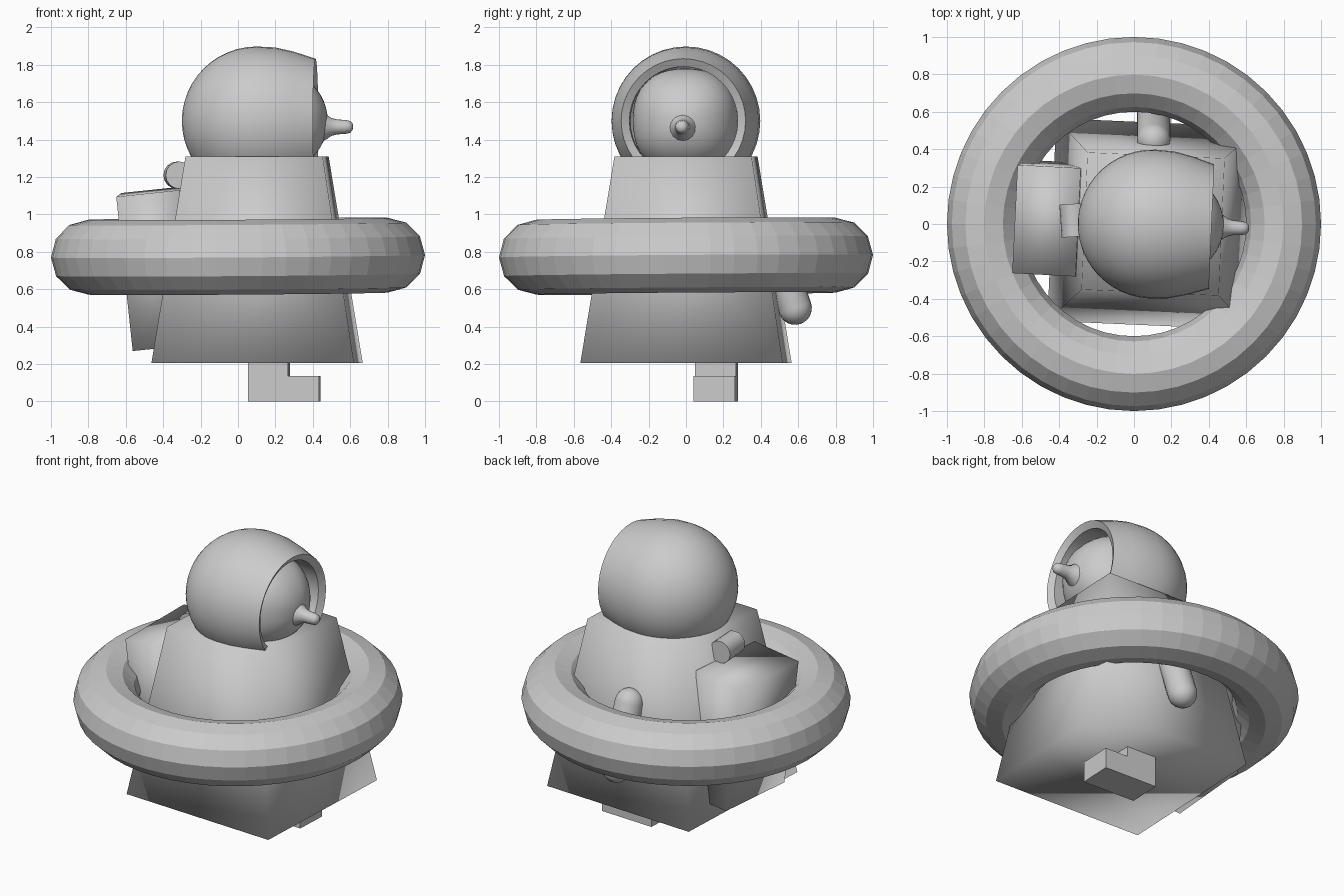
import bpy, bmesh, math
from mathutils import Matrix, Vector

if "Cube" in bpy.data.objects:
    bpy.data.objects.remove(bpy.data.objects["Cube"])

TURN = Matrix.Rotation(math.radians(-2.5), 4, 'Z')


def finish(name, bm, matrix=Matrix(), smooth=True):
    bmesh.ops.recalc_face_normals(bm, faces=bm.faces)
    for f in bm.faces:
        f.smooth = smooth
    me = bpy.data.meshes.new(name)
    bm.to_mesh(me)
    bm.free()
    ob = bpy.data.objects.new(name, me)
    bpy.context.collection.objects.link(ob)
    ob.matrix_world = matrix
    return ob


def sharpen(ob, angle=35):
    bpy.ops.object.select_all(action='DESELECT')
    ob.select_set(True)
    bpy.context.view_layer.objects.active = ob
    bpy.ops.object.shade_smooth_by_angle(angle=math.radians(angle))


def lathe(name, profile, matrix, segs=40, power=2.0):
    """Revolve (x, radius) points round x; power > 2 squares the section."""
    bm = bmesh.new()
    rings = []
    for x, r in profile:
        if r < 1e-5:
            rings.append([bm.verts.new((x, 0, 0))] * segs)
            continue
        ring = []
        for i in range(segs):
            a = 2 * math.pi * i / segs
            c, s = math.cos(a), math.sin(a)
            k = r / (abs(c) ** power + abs(s) ** power) ** (1 / power)
            ring.append(bm.verts.new((x, c * k, s * k)))
        rings.append(ring)
    for a, b in zip(rings, rings[1:]):
        for i in range(segs):
            j = (i + 1) % segs
            vs = list(dict.fromkeys((a[i], a[j], b[j], b[i])))
            bm.faces.new(vs)
    return finish(name, bm, matrix)


def arc(x0, rx, r, a0, a1, n):
    """Quarter-style elliptical profile points, angle measured from +x."""
    pts = []
    for i in range(n + 1):
        a = math.radians(a0 + (a1 - a0) * i / n)
        pts.append((x0 + rx * math.cos(a), abs(r * math.sin(a))))
    return pts


# swim ring: faceted torus
bm = bmesh.new()
N, M = 48, 12
rings = []
for i in range(N):
    a = 2 * math.pi * i / N
    ring = []
    for j in range(M):
        b = 2 * math.pi * j / M
        r = 0.8 + 0.2 * math.cos(b)
        ring.append(bm.verts.new((r * math.cos(a), r * math.sin(a), 0.2 * math.sin(b))))
    rings.append(ring)
for i in range(N):
    p, q = rings[i], rings[(i + 1) % N]
    for j in range(M):
        k = (j + 1) % M
        bm.faces.new((p[j], q[j], q[k], p[k]))
tilt = Matrix.Rotation(math.radians(0.4), 4, 'X') @ Matrix.Rotation(math.radians(-0.4), 4, 'Y')
finish("swim_ring", bm, Matrix.Translation((0, 0, 0.777)) @ tilt, smooth=False)

# coat body: tapered box, soft shaded
bm = bmesh.new()
bmesh.ops.create_cube(bm, size=2)
for v in bm.verts:
    half = 0.542 if v.co.z < 0 else 0.367
    v.co = Vector((v.co.x * half, v.co.y * half, 0.205 if v.co.z < 0 else 1.31))
finish("coat_body", bm, Matrix.Translation((0.102, 0, 0)) @ TURN)

# hood with thick open rim
hood = arc(0.1, 0.4, 0.398, 180, 90, 12)
hood += [(0.2, 0.393), (0.3, 0.37), (0.415, 0.333), (0.39, 0.29), (0.25, 0.29)]
head_at = Matrix.Translation((0, 0.004, 1.5)) @ TURN
sharpen(lathe("hood", hood, head_at))

# face and nose
lathe("face", arc(0.19, 0.29, 0.28, 180, 0, 24), head_at, power=2.35)
nose = [(0.43, 0.09), (0.475, 0.065), (0.5, 0.048), (0.53, 0.04), (0.575, 0.037),
        (0.6, 0.032), (0.613, 0.018), (0.616, 0)]
lathe("nose", nose, Matrix.Translation((0, 0.003, 1.468)) @ TURN, 16)

# leg and foot: L profile pushed across
bm = bmesh.new()
outline = [(0.05, 0), (0.43, 0), (0.43, 0.137), (0.265, 0.137), (0.265, 0.26), (0.05, 0.26)]
face = bm.faces.new([bm.verts.new((x, 0.06, z)) for x, z in outline])
ext = bmesh.ops.extrude_face_region(bm, geom=[face])
bmesh.ops.translate(bm, verts=[g for g in ext["geom"] if isinstance(g, bmesh.types.BMVert)],
                    vec=(0, 0.22, 0))
sharpen(finish("leg", bm, TURN))

# arm: capsule leaning into the coat
start, end = Vector((0.105, 0.45, 0.89)), Vector((0.105, 0.583, 0.5))
span = end - start
L = span.length
arm = arc(0, 0.09, 0.09, 180, 90, 6) + arc(L, 0.09, 0.09, 90, 0, 6)
turn = Vector((1, 0, 0)).rotation_difference(span).to_matrix().to_4x4()
lathe("arm", arm, Matrix.Translation(start) @ turn, 20)

# backpack: tilted box
bm = bmesh.new()
bmesh.ops.create_cube(bm, size=1, matrix=Matrix.Diagonal((0.34, 0.58, 0.83, 1)))
lean = Matrix.Rotation(math.radians(-6), 4, 'Y') @ Matrix.Rotation(math.radians(2), 4, 'X')
pack_turn = Matrix.Rotation(math.radians(-3), 4, 'Z') @ lean
finish("backpack", bm, Matrix.Translation((-0.424, 0.03, 0.71)) @ pack_turn)

# rolled handle on the pack
roll = [(-0.088, 0), (-0.088, 0.073), (0.088, 0.073), (0.088, 0)]
roll_at = Matrix.Translation((-0.32, 0.02, 1.21)) @ Matrix.Rotation(math.radians(94), 4, 'Z')
sharpen(lathe("pack_roll", roll, roll_at, 16))
